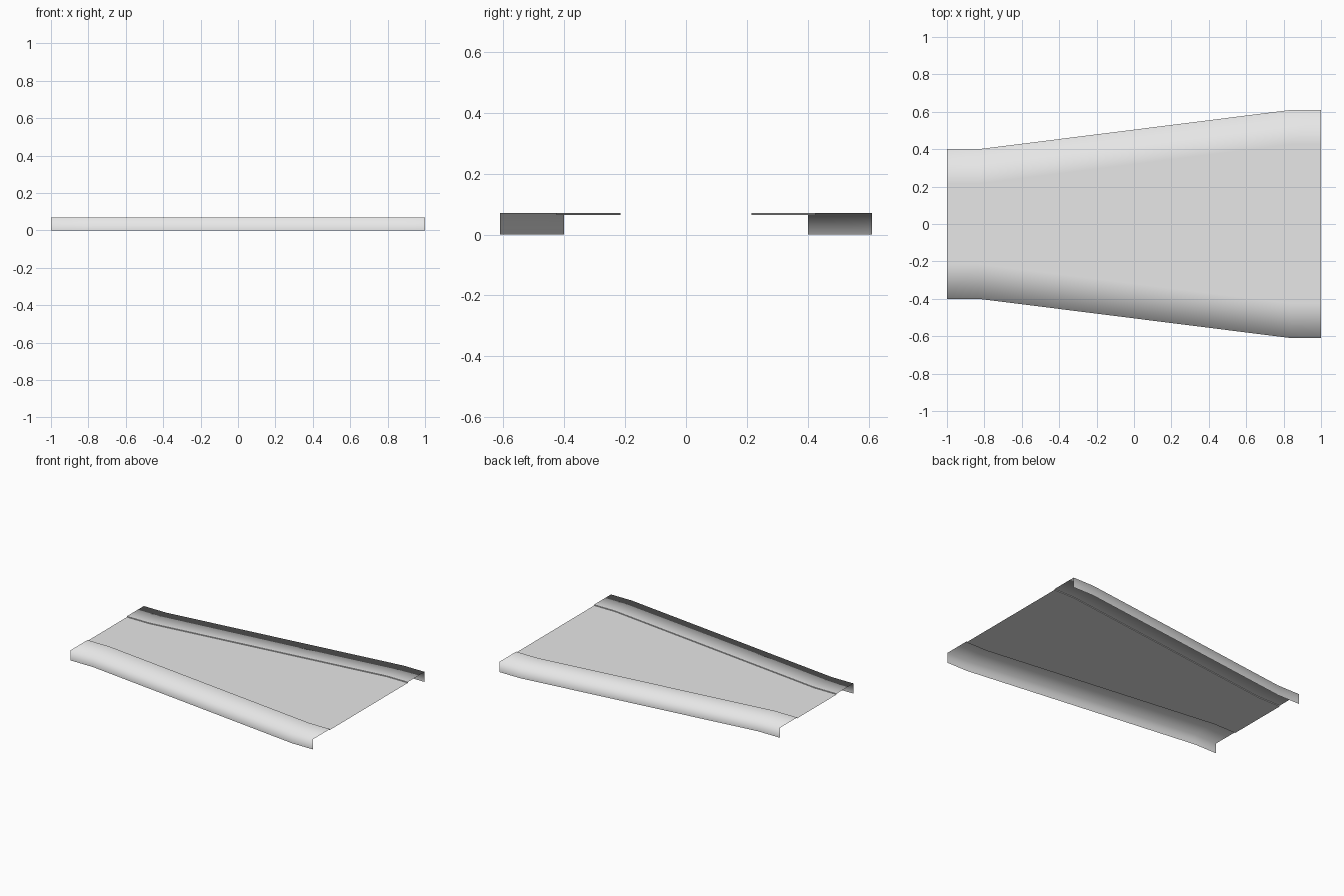
import bpy
import bmesh

cube = bpy.data.objects.get("Cube")
if cube:
    bpy.data.objects.remove(cube, do_unlink=True)

HEIGHT = 0.07      # top of the raised side strips
RECESS = 0.064     # level of the sunken centre panel
STRIP = 0.185      # width of each side strip

# Stations along the length: x and half width
stations = [(-1.0, 0.4), (-0.83, 0.4), (0.84, 0.61), (1.0, 0.61)]


def section(half):
    """Cross-section from one flange foot to the other."""
    inner = half - STRIP
    side = [(half, 0.0), (half, HEIGHT), (inner, HEIGHT), (inner, RECESS)]
    return [(-y, z) for y, z in side] + side[::-1]


# Single grey sheet metal
metal = bpy.data.materials.new("sheet_grey")
grey = (0.8, 0.8, 0.8, 1.0)
metal.diffuse_color = grey
metal.use_nodes = True
metal.node_tree.nodes["Principled BSDF"].inputs["Base Color"].default_value = grey

# Folded tapered sheet: flanges, side strips, shallow steps, centre panel
bm = bmesh.new()
rows = [[bm.verts.new((x, y, z)) for y, z in section(half)] for x, half in stations]
for a, b in zip(rows, rows[1:]):
    for j in range(len(a) - 1):
        face = bm.faces.new((a[j], b[j], b[j + 1], a[j + 1]))
        face.smooth = True
    # Keep the step folds crisp, let the flange folds shade softly
    for j in (2, 3, 4, 5):
        bm.edges.get((a[j], b[j])).smooth = False

mesh = bpy.data.meshes.new("tapered_cover")
bm.to_mesh(mesh)
bm.free()
mesh.materials.append(metal)
cover = bpy.data.objects.new("tapered_cover", mesh)
bpy.context.collection.objects.link(cover)
